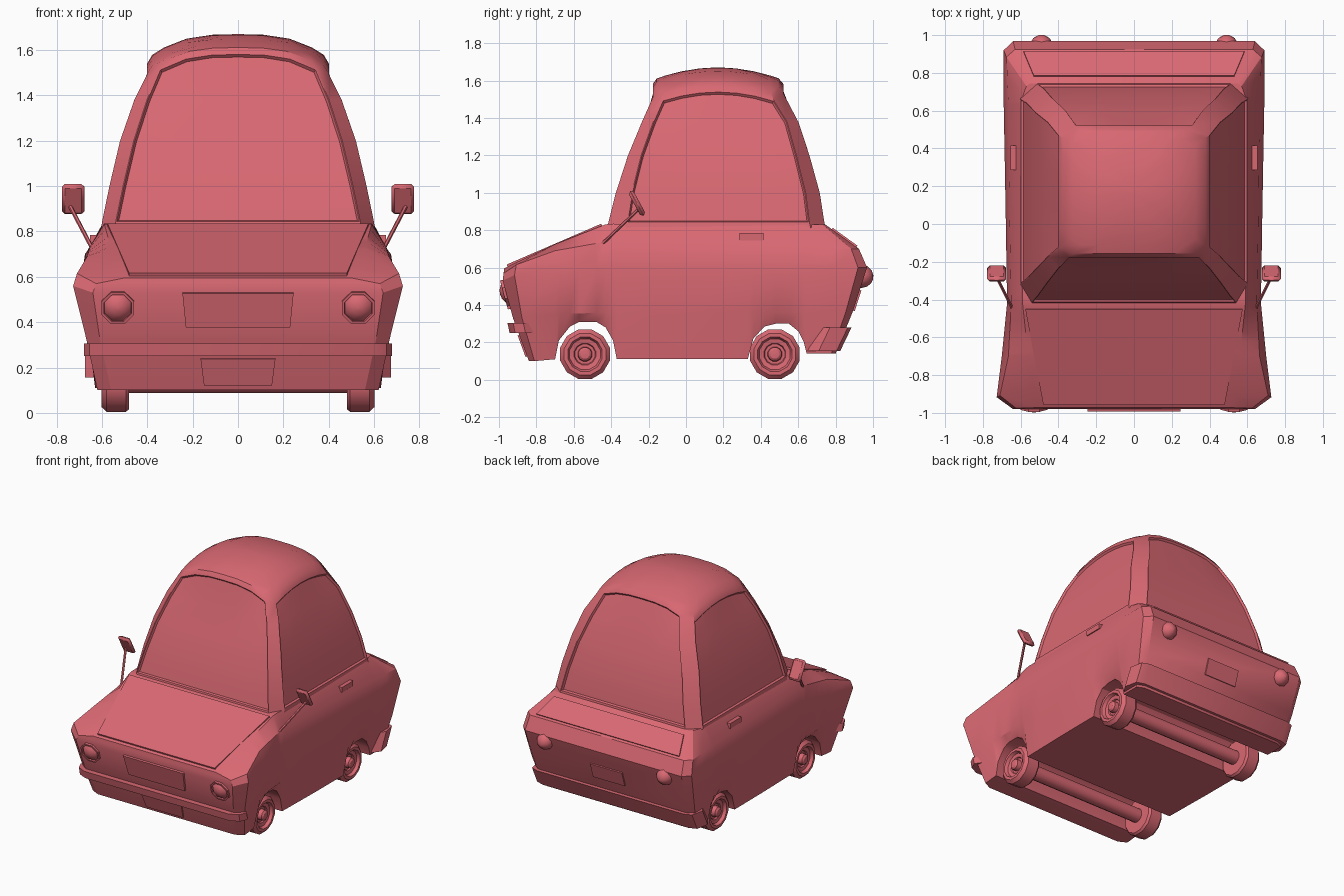
import bpy, bmesh, math
from mathutils import Vector

if "Cube" in bpy.data.objects:
    bpy.data.objects.remove(bpy.data.objects["Cube"])

paint = bpy.data.materials.new("coral_red")
paint.diffuse_color = (0.70, 0.14, 0.17, 1)
paint.use_nodes = True
paint.node_tree.nodes["Principled BSDF"].inputs["Base Color"].default_value = paint.diffuse_color


def finish(name, bm, angle=30):
    bmesh.ops.recalc_face_normals(bm, faces=bm.faces)
    me = bpy.data.meshes.new(name)
    bm.to_mesh(me)
    bm.free()
    me.materials.append(paint)
    ob = bpy.data.objects.new(name, me)
    bpy.context.collection.objects.link(ob)
    bpy.ops.object.select_all(action='DESELECT')
    ob.select_set(True)
    bpy.context.view_layer.objects.active = ob
    bpy.ops.object.shade_smooth_by_angle(angle=math.radians(angle))
    return ob


def interp(table, t):
    """Piecewise linear lookup; rows are (key, value, value...)."""
    if t <= table[0][0]:
        return table[0][1:]
    for a, b in zip(table, table[1:]):
        if t <= b[0]:
            k = (t - a[0]) / (b[0] - a[0])
            return tuple(p + (q - p) * k for p, q in zip(a[1:], b[1:]))
    return table[-1][1:]


def loft(bm, rings):
    """Join closed rings of points; returns faces[row][column]."""
    vs = [[bm.verts.new(p) for p in r] for r in rings]
    n = len(vs[0])
    faces = [[bm.faces.new((a[j], a[(j + 1) % n], b[(j + 1) % n], b[j])) for j in range(n)]
             for a, b in zip(vs, vs[1:])]
    return vs, faces


def lathe(name, prof, n, loc, direction):
    """Turned part; profile rows are (distance along axis, radius)."""
    bm = bmesh.new()
    q = Vector(direction).to_track_quat('Z', 'Y')
    rings = []
    for h, r in prof:
        rings.append([Vector(loc) + q @ Vector((r * math.cos(2 * math.pi * (i + .5) / n),
                                                r * math.sin(2 * math.pi * (i + .5) / n), h))
                      for i in range(n)])
    vs, _ = loft(bm, rings)
    bm.faces.new(vs[0])
    bm.faces.new(vs[-1])
    return finish(name, bm, 35)


def plate(name, corners, thick):
    """Thin panel standing proud of a surface."""
    bm = bmesh.new()
    c = [Vector(p) for p in corners]
    n = (c[1] - c[0]).cross(c[3] - c[0]).normalized()
    vs, _ = loft(bm, [[p - n * 0.004 for p in c], [p + n * thick for p in c]])
    bm.faces.new(vs[0])
    bm.faces.new(vs[1])
    return finish(name, bm)


# Nose and tail outlines: (z, y)
NOSE = [(.10, -.84), (.33, -.925), (.53, -.98), (.595, -.972), (.65, -.95)]
TAIL = [(.14, .80), (.36, .89), (.60, .968), (.70, .925), (.83, .745)]
# Underside with wheel arches: (y, z)
FLOOR = [(-.98, .10), (-.92, .10), (-.70, .11), (-.68, .21), (-.62, .285), (-.57, .31),
         (-.48, .31), (-.43, .28), (-.39, .21), (-.37, .11), (-.2, .11), (0, .11), (.33, .11),
         (.36, .22), (.42, .285), (.48, .30), (.55, .30), (.60, .26), (.63, .20), (.645, .14),
         (.80, .14), (.93, .14), (.98, .14)]
# Body section: y, bottom x, low x, low z, mid x, mid z, shoulder x, shoulder z, top x, top z
SECTION = [(-.98, .56, .61, .33, .64, .53, .625, .57, .50, .595),
           (-.92, .62, .67, .33, .727, .56, .71, .615, .54, .63),
           (-.70, .62, .665, .35, .70, .60, .665, .69, .56, .725),
           (-.42, .62, .655, .36, .672, .60, .65, .74, .59, .835),
           (.10, .63, .66, .36, .68, .60, .66, .72, .60, .825),
           (.64, .63, .665, .36, .69, .60, .665, .71, .60, .83),
           (.93, .63, .665, .36, .69, .60, .675, .70, .57, .83),
           (.98, .58, .62, .36, .64, .60, .63, .70, .55, .83)]


def body_ring(y, zb):
    xb, x1, z1, xm, zm, xs, zs, xt, zt = interp(SECTION, y)
    half = []
    for x, z in [(xb, zb), (x1, z1), (xm, zm), (xs, zs), (xt, zt)]:
        yy = y
        if y < -.70:
            yy = -.70 + (y + .70) / -.28 * (interp(NOSE, z)[0] + .70)
        if y > .645:
            yy = .645 + (y - .645) / .335 * (interp(TAIL, z)[0] - .645)
        half.append((x, yy, z))
    return half + [(-x, yy, z) for x, yy, z in reversed(half)]


# Lower body shell
bm = bmesh.new()
vs, _ = loft(bm, [body_ring(y, z) for y, z in FLOOR])
for ring in (vs[0], vs[-1]):
    for i in range(4):
        bm.faces.new((ring[i], ring[i + 1], ring[8 - i], ring[9 - i]))
finish("body", bm)


# Cabin with domed roof and recessed windows
def roof(x, y):
    return 1.67 - .06 * ((y - .17) / .33) ** 2 - .1 * abs(x / .39) ** 3


# z (or drop below the roof), half width, front y, back y, corner cuts
ROWS = [(.80, .605, -.425, .75, .06, .10, .09, .08), (.84, .60, -.415, .74, .06, .10, .09, .08),
        (1.0, .567, -.375, .715, .06, .085, .09, .075), (1.2, .52, -.31, .66, .06, .07, .09, .07),
        (1.38, .457, -.235, .60, .055, .06, .09, .06), (-.02, .40, -.175, .52, .055, .05, .09, .05),
        (0, .378, -.157, .495, .06, .04, .09, .04)]


def cabin_ring(z, w, yf, yb, fx, fy, bx, by, n=6):
    t = [i / n for i in range(n + 1)]
    pts = [((w - fx) * (2 * k - 1), yf) for k in t]
    pts += [(w, yf + fy + (yb - by - yf - fy) * k) for k in t]
    pts += [((w - bx) * (1 - 2 * k), yb) for k in t]
    pts += [(-w, yb - by - (yb - by - yf - fy) * k) for k in t]
    return [(x, y, z if z > .5 else roof(x, y) + z) for x, y in pts]


rings = [cabin_ring(*r) for r in ROWS]
for s in (.86, .6, .3, .05):
    ring = [(x * s, .17 + (y - .17) * s) for x, y, z in rings[6]]
    rings.append([(x, y, roof(x, y)) for x, y in ring])
bm = bmesh.new()
vs, faces = loft(bm, rings)
bm.faces.new(vs[0])
bm.faces.new(vs[-1])
bmesh.ops.recalc_face_normals(bm, faces=bm.faces)
for side in range(4):
    pane = [faces[r][side * 7 + c] for r in range(1, 5) for c in range(6)]
    bmesh.ops.inset_region(bm, faces=pane, thickness=.004, depth=0, use_even_offset=True)
    bmesh.ops.inset_region(bm, faces=pane, thickness=.008, depth=-.014, use_even_offset=True)
finish("cabin", bm)


# Panels on hood, nose, trunk and tail
def nose_panel(name, x0, z0, x1, z1, thick):
    a, b = interp(NOSE, z0)[0], interp(NOSE, z1)[0]
    plate(name, [(-x0, a, z0), (x0, a, z0), (x1, b, z1), (-x1, b, z1)], thick)


def tail_panel(name, x0, z0, x1, z1, thick):
    a, b = interp(TAIL, z0)[0], interp(TAIL, z1)[0]
    plate(name, [(x0, a, z0), (-x0, a, z0), (-x1, b, z1), (x1, b, z1)], thick)


plate("hood", [(-.48, -.955, .608), (.48, -.955, .608), (.575, -.45, .826), (-.575, -.45, .826)], .009)
nose_panel("grille", .23, .38, .245, .53, .014)
nose_panel("front_plate", .15, .125, .165, .24, .009)
tail_panel("trunk_lid", .585, .71, .53, .805, .009)
tail_panel("rear_plate", .13, .37, .13, .48, .009)


# Wrap-around bumpers
def bumper(name, half, z0, z1, lean, inward):
    path = half + [(-x, y) for x, y in reversed(half)]
    bm = bmesh.new()
    rings = []
    for x, y in path:
        xi = x - math.copysign(.04, x)
        rings.append([(x, y - lean, z0), (x, y, z1), (xi, y + inward, z1), (xi, y - lean + inward, z0)])
    vs, _ = loft(bm, rings)
    bm.faces.new(vs[0])
    bm.faces.new(vs[-1])
    finish(name, bm)


bumper("front_bumper", [(.68, -.87), (.655, -.925), (.59, -.955)], .25, .305, -.012, .06)
bumper("rear_bumper", [(.675, .77), (.655, .865), (.60, .885)], .155, .28, .06, -.06)

for s, tag in ((1, "right"), (-1, "left")):
    # Lamps
    lathe("headlight_" + tag, [(-.02, .078), (.014, .078), (.014, .066), (.002, .064), (.018, .05),
                               (.03, .025), (.033, .003)], 8, (s * .53, -.962, .465), (0, -.96, -.26))
    lathe("tail_light_" + tag, [(-.02, .062), (.004, .06), (.03, .045), (.045, .022), (.05, .003)],
          10, (s * .49, .952, .55), (0, .96, -.26))
    # Wheels
    for y, end in ((-.54, "front"), (.475, "rear")):
        lathe(f"{end}_wheel_{tag}", [(0, .05), (0, .125), (.015, .137), (.10, .137), (.122, .115),
                                     (.122, .095), (.10, .085), (.095, .06), (.085, .055), (.085, .04),
                                     (.115, .037), (.125, .025), (.127, .003)],
              12, (s * .48, y, .137), (s, 0, 0))
    # Door handle
    x = s * .628
    bm = bmesh.new()
    bmesh.ops.create_cube(bm, size=1)
    for v in bm.verts:
        v.co = (x + v.co.x * .05, .35 + v.co.y * .13, .765 + v.co.z * .038)
    finish("door_handle_" + tag, bm)
    # Wing mirror: stalk and tilted head
    foot, tip = Vector((s * .64, -.455, .72)), Vector((s * .745, -.245, .92))
    lathe("mirror_stalk_" + tag, [(0, .009), ((tip - foot).length, .009)], 6, foot, tip - foot)
    bm = bmesh.new()
    bmesh.ops.create_cube(bm, size=1)
    for v in bm.verts:
        v.co = (v.co.x * .10, v.co.y * .03, v.co.z * .15)
    ob = finish("mirror_head_" + tag, bm)
    ob.location = (s * .727, -.262, .943)
    ob.rotation_euler = (.5, 0, 0)
    m = ob.modifiers.new("bevel", 'BEVEL')
    m.width, m.segments = .014, 1

# Axles
for y, end in ((-.54, "front"), (.475, "rear")):
    lathe(end + "_axle", [(0, .05), (.98, .05)], 12, (-.49, y, .137), (1, 0, 0))
